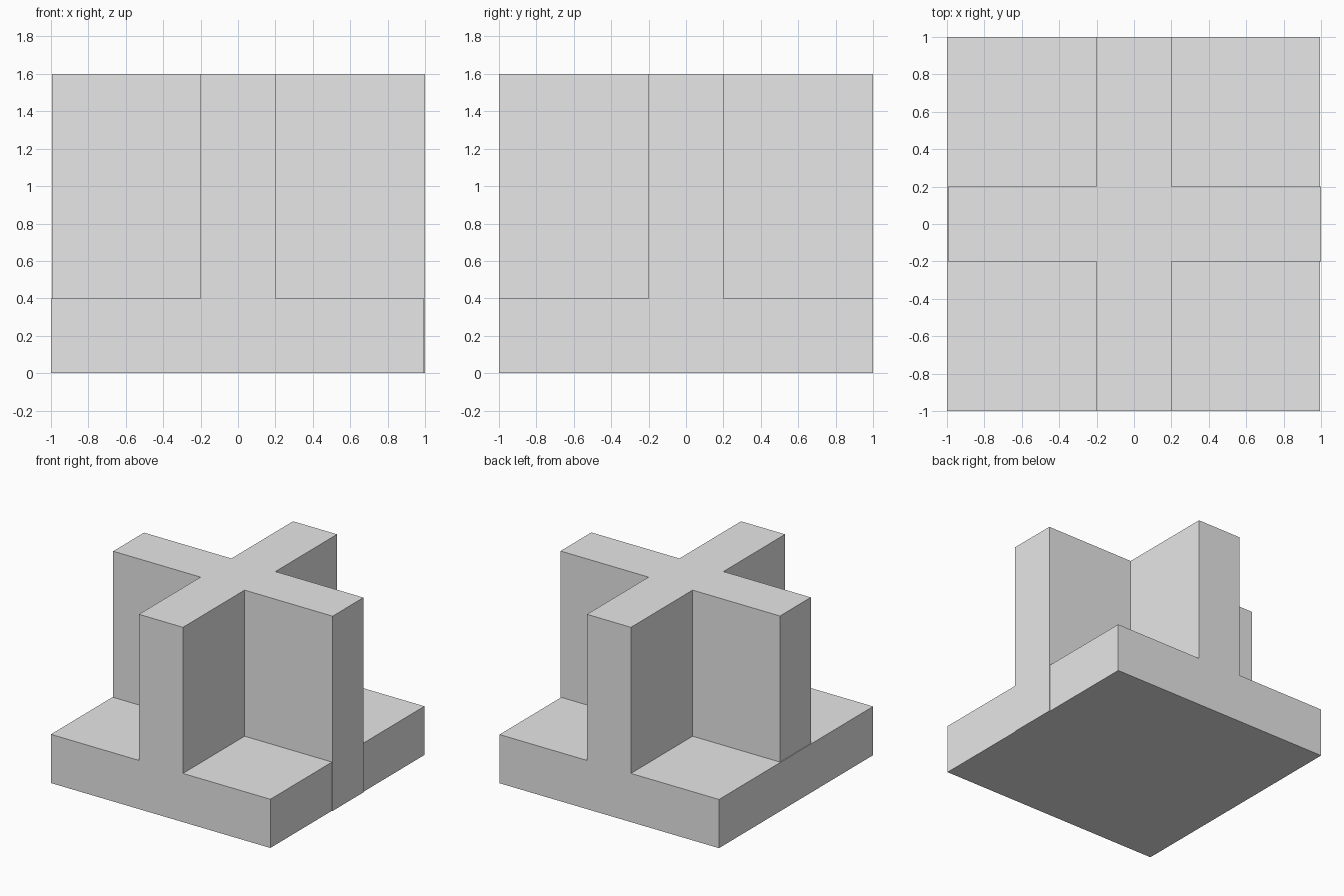
import bpy
import bmesh

cube = bpy.data.objects.get("Cube")
if cube:
    bpy.data.objects.remove(cube, do_unlink=True)

HALF = 1.0       # half depth of slab and walls
REACH = 0.994    # the slab and the cross wall are offset slightly in x
WALL = 0.2       # half thickness of the walls
SLAB_TOP = 0.4
TOP = 1.6

grey = bpy.data.materials.new("plain grey")
grey.use_nodes = True
colour = (0.8, 0.8, 0.8, 1)
grey.diffuse_color = colour
grey.node_tree.nodes["Principled BSDF"].inputs["Base Color"].default_value = colour


def prism(name, outline, height):
    """Extrude a flat outline upward from the ground."""
    bm = bmesh.new()
    face = bm.faces.new([bm.verts.new((x, y, 0)) for x, y in outline])
    grown = bmesh.ops.extrude_face_region(bm, geom=[face])["geom"]
    top = [v for v in grown if isinstance(v, bmesh.types.BMVert)]
    bmesh.ops.translate(bm, verts=top, vec=(0, 0, height))
    bmesh.ops.recalc_face_normals(bm, faces=bm.faces)
    mesh = bpy.data.meshes.new(name)
    bm.to_mesh(mesh)
    bm.free()
    mesh.materials.append(grey)
    obj = bpy.data.objects.new(name, mesh)
    bpy.context.collection.objects.link(obj)
    return obj


# Square base slab
base = prism("base_with_cross_walls",
             [(-HALF, -HALF), (REACH, -HALF), (REACH, HALF), (-HALF, HALF)], SLAB_TOP)

# Crossed walls, running down through the slab
w = WALL
walls = prism("cross_walls",
              [(-w, -HALF), (w, -HALF), (w, -w), (HALF, -w), (HALF, w), (w, w),
               (w, HALF), (-w, HALF), (-w, w), (-REACH, w), (-REACH, -w), (-w, -w)], TOP)
walls.hide_render = True

# Fuse both into one solid
union = base.modifiers.new("fuse", "BOOLEAN")
union.operation = "UNION"
union.solver = "EXACT"
union.object = walls
bpy.context.view_layer.objects.active = base
bpy.ops.object.modifier_apply(modifier=union.name)
bpy.data.objects.remove(walls, do_unlink=True)
